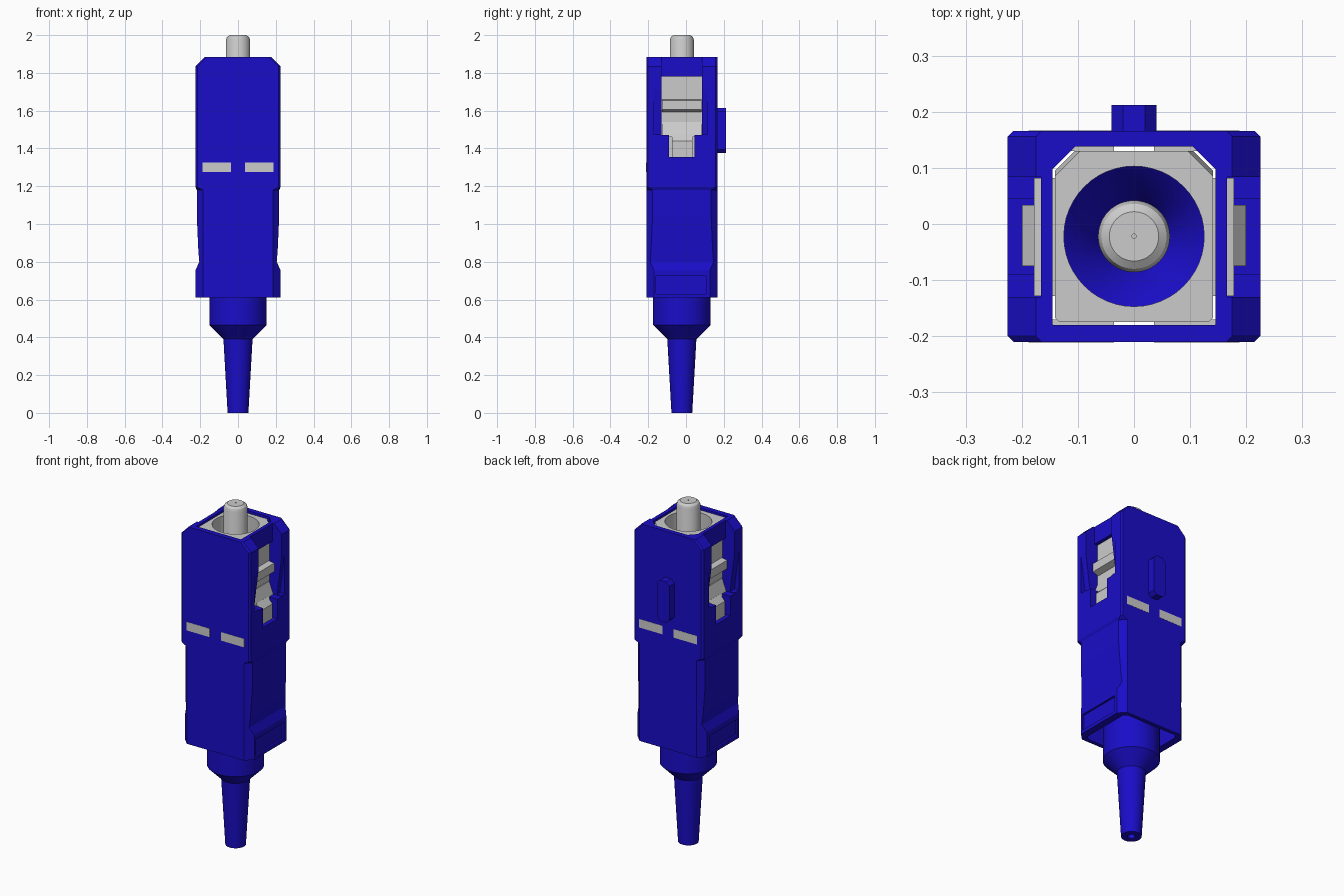
import bpy, bmesh
from math import cos, sin, tau

if "Cube" in bpy.data.objects:
    bpy.data.objects.remove(bpy.data.objects["Cube"])

CY = -0.022            # y of the ferrule axis
blue = bpy.data.materials.new("blue_plastic")
blue.diffuse_color = (0.01, 0.004, 0.58, 1)
blue.use_nodes = True
blue.node_tree.nodes["Principled BSDF"].inputs["Base Color"].default_value = blue.diffuse_color


def make(name, verts, faces, mat=None):
    me = bpy.data.meshes.new(name)
    me.from_pydata(verts, [], faces)
    bm = bmesh.new()
    bm.from_mesh(me)
    bmesh.ops.recalc_face_normals(bm, faces=bm.faces)
    bm.to_mesh(me)
    bm.free()
    ob = bpy.data.objects.new(name, me)
    bpy.context.collection.objects.link(ob)
    if mat:
        me.materials.append(mat)
    return ob


def loft(name, rings, mat=None, caps=True):
    n, m = len(rings[0]), len(rings)
    faces = [(r * n + i, r * n + (i + 1) % n, (r + 1) * n + (i + 1) % n, (r + 1) * n + i)
             for r in range(m - 1) for i in range(n)]
    if caps:
        faces += [tuple(range(n)), tuple(range((m - 1) * n, m * n))]
    return make(name, [p for r in rings for p in r], faces, mat)


def section(hx, y0, y1, z, cf, cb):
    """Rectangle at height z with cut front (cf) and back (cb) corners."""
    return [(-hx + cf, y0, z), (hx - cf, y0, z), (hx, y0 + cf, z), (hx, y1 - cb, z),
            (hx - cb, y1, z), (-hx + cb, y1, z), (-hx, y1 - cb, z), (-hx, y0 + cf, z)]


def box(name, x0, x1, y0, y1, z0, z1, mat=None):
    return loft(name, [[(x0, y0, z), (x1, y0, z), (x1, y1, z), (x0, y1, z)] for z in (z0, z1)], mat)


def side_prism(name, profile, y0, y1, s=1, mat=None):
    """Extrude an x-z profile along y; s = -1 mirrors it to the left."""
    return loft(name, [[(s * x, y, z) for x, z in profile] for y in (y0, y1)], mat)


def revolve(name, profile, mat=None, closed=False, n=48):
    rings = [[(r * cos(tau * i / n), CY + r * sin(tau * i / n), z) for i in range(n)]
             for r, z in profile]
    if closed:
        rings.append(rings[0])
    ob = loft(name, rings, mat, caps=not closed)
    if closed:
        bm = bmesh.new()
        bm.from_mesh(ob.data)
        bmesh.ops.remove_doubles(bm, verts=bm.verts, dist=1e-6)
        bmesh.ops.recalc_face_normals(bm, faces=bm.faces)
        bm.to_mesh(ob.data)
        bm.free()
    return ob


def cut(ob, cutter):
    mod = ob.modifiers.new("cut", 'BOOLEAN')
    mod.operation, mod.solver, mod.object = 'DIFFERENCE', 'EXACT', cutter
    bpy.context.view_layer.objects.active = ob
    bpy.ops.object.modifier_apply(modifier=mod.name)
    bpy.data.objects.remove(cutter)


def smooth(ob):
    bpy.ops.object.select_all(action='DESELECT')
    ob.select_set(True)
    bpy.context.view_layer.objects.active = ob
    bpy.ops.object.shade_smooth_by_angle(angle=0.5)


# Outer shell: waisted grip below, square body with bevelled top above
levels = [(0.225, 0.61, 0.04), (0.225, 0.755, 0.04), (0.205, 0.80, 0.02), (0.21, 0.86, 0.025),
          (0.218, 1.04, 0.033), (0.218, 1.18, 0.033), (0.225, 1.195, 0.01), (0.225, 1.835, 0.01),
          (0.175, 1.885, 0.01)]
shell = loft("outer_shell", [section(hx, -0.21, 0.166, z, c, c) for hx, z, c in levels], blue)

# Shell bore and wider rear cavity
cut(shell, loft("bore", [section(0.145, -0.18, 0.138, z, 0.001, 0.04) for z in (0.5, 2.1)]))
cut(shell, loft("cavity", [section(0.182, -0.187, 0.143, z, 0.02, 0.02) for z in (0.5, 1.1)]))

# Side windows, lead-in slots, flared relief and grip panel on both sides
for s in (1, -1):
    for x0, y0, y1, z0, z1 in [(0.166, -0.13, 0.084, 1.475, 2.1), (0.12, -0.13, 0.084, 1.47, 1.78),
                               (0.12, -0.09, 0.045, 1.355, 1.5), (0.213, -0.158, 0.105, 0.63, 0.725)]:
        a, b = sorted((s * x0, s * 0.3))
        cut(shell, box("slot", a, b, y0, y1, z0, z1))
    cut(shell, side_prism("relief", [(0.195, 1.475), (0.3, 1.475), (0.3, 1.71), (0.225, 1.71)],
                          -0.17, 0.11, s))

# Polarity key on the back face
side_prism("key", [(-0.04, 1.395), (-0.02, 1.375), (0.02, 1.375), (0.04, 1.395),
                   (0.04, 1.595), (0.02, 1.615), (-0.02, 1.615), (-0.04, 1.595)],
           0.15, 0.212, mat=blue)

# Grey indicator bars, two on front and two on back
for side, (y0, y1) in {"front": (-0.211, -0.17), "back": (0.13, 0.167)}.items():
    for x in (-0.112, 0.112):
        box(side + "_bar", x - 0.076, x + 0.076, y0, y1, 1.275, 1.325)

# Inner housing tube
housing = loft("inner_housing", [section(hx, -0.175, 0.13, z, 0.008, c) for hx, z, c in
                                 [(0.141, 0.75, 0.035), (0.141, 1.84, 0.035), (0.141, 1.875, 0.045)]])
cut(housing, revolve("tube_bore", [(0.125, 0.5), (0.125, 2.1)]))
smooth(housing)

# Latch ridge, ramp and tab seen through each window
for s in (1, -1):
    side_prism("latch_ridge", [(0.13, 1.66), (0.178, 1.655), (0.178, 1.605), (0.13, 1.59)],
               -0.128, 0.082, s)
    side_prism("latch_ramp", [(0.13, 1.54), (0.145, 1.54), (0.175, 1.46), (0.13, 1.46)],
               -0.128, 0.082, s)
    side_prism("latch_tab", [(0.13, 1.475), (0.17, 1.475), (0.2, 1.44), (0.2, 1.34), (0.13, 1.34)],
               -0.075, 0.034, s)

# Strain relief boot, hollow
smooth(revolve("boot", [(0.02, 0), (0.055, 0), (0.077, 0.39), (0.152, 0.465), (0.152, 0.75),
                        (0.126, 0.75), (0.126, 0.5), (0.078, 0.45), (0.045, 0.36), (0.02, 0.3)],
               blue, closed=True))

# Ferrule with bevelled tip and tiny fibre hole
smooth(revolve("ferrule", [(0.064, 0.42), (0.064, 1.975), (0.058, 1.99), (0.044, 2.0),
                           (0.004, 2.0), (0.004, 1.96)]))
